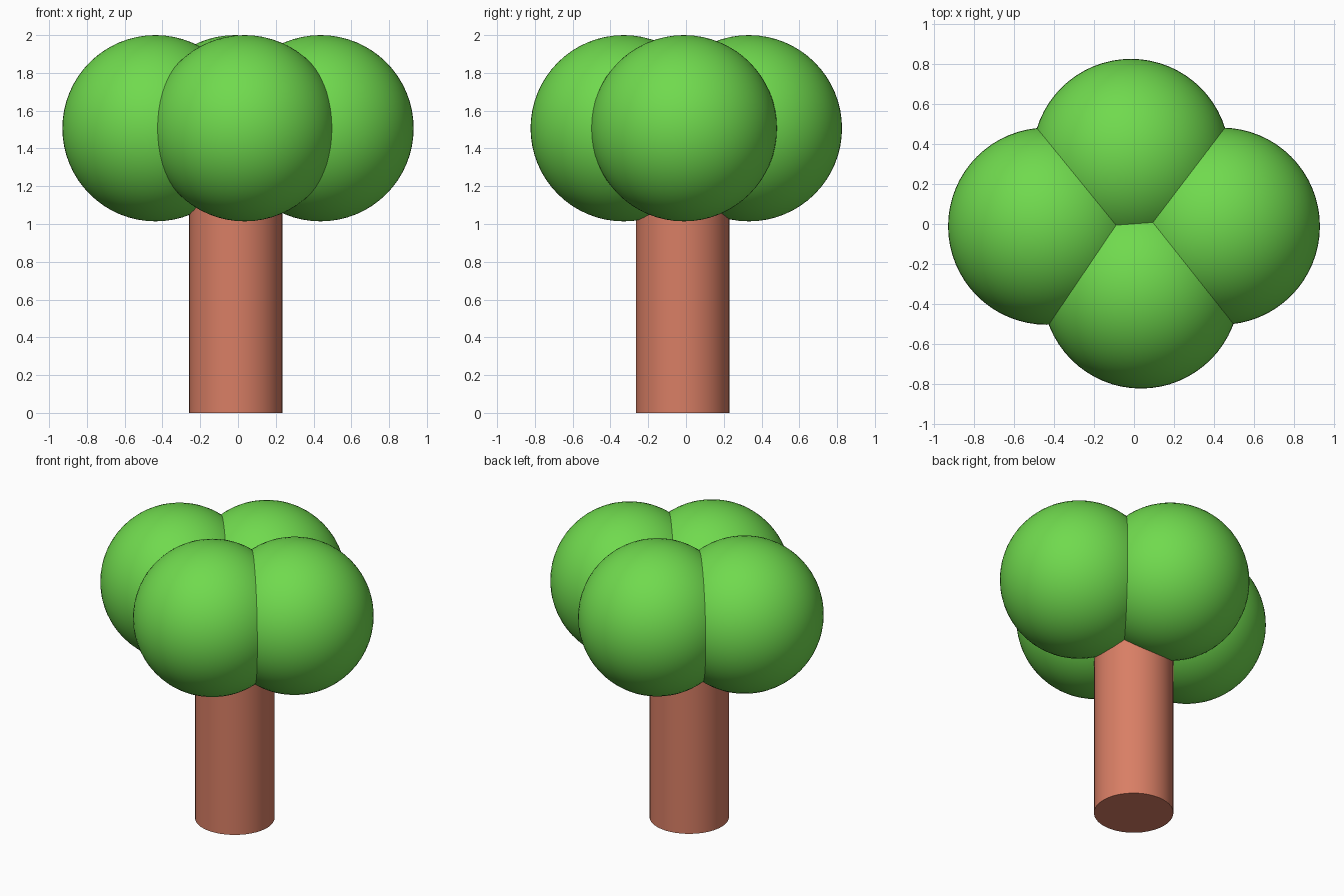
import bpy
import math

if "Cube" in bpy.data.objects:
    bpy.data.objects.remove(bpy.data.objects["Cube"])


def make_material(name, rgb):
    mat = bpy.data.materials.new(name)
    mat.diffuse_color = (*rgb, 1.0)
    mat.use_nodes = True
    mat.node_tree.nodes["Principled BSDF"].inputs["Base Color"].default_value = mat.diffuse_color
    return mat


leaf_green = make_material("leaf_green", (0.162, 0.70, 0.076))
bark_brown = make_material("bark_brown", (0.69, 0.21, 0.13))


def finish(name, mat):
    obj = bpy.context.object
    obj.name = name
    obj.data.materials.append(mat)
    bpy.ops.object.shade_smooth_by_angle(angle=math.radians(40))
    return obj


# Trunk: plain cylinder running up into the foliage
TRUNK_TOP = 1.45
bpy.ops.mesh.primitive_cylinder_add(
    vertices=48, radius=0.247, depth=TRUNK_TOP,
    location=(-0.012, -0.018, TRUNK_TOP / 2))
finish("trunk", bark_brown)

# Foliage: four overlapping balls around the trunk
RADIUS = 0.493
clumps = {
    "left_foliage": (-0.437, -0.011),
    "right_foliage": (0.437, -0.011),
    "front_foliage": (0.035, -0.33),
    "back_foliage": (-0.015, 0.333),
}
for name, (x, y) in clumps.items():
    bpy.ops.mesh.primitive_uv_sphere_add(
        segments=64, ring_count=32, radius=RADIUS,
        location=(x, y, 2.0 - RADIUS))
    finish(name, leaf_green)
